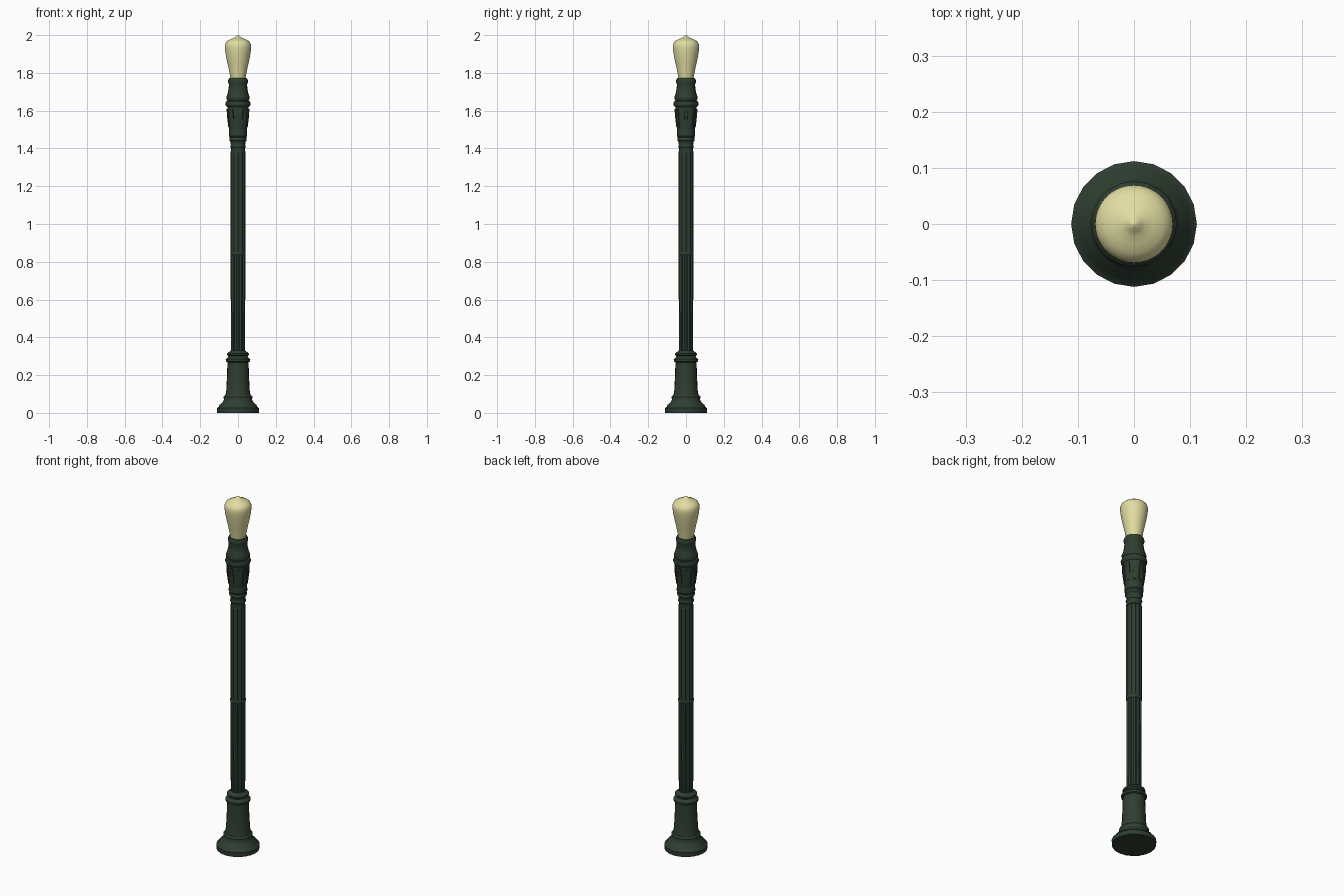
import bpy, bmesh, math

cube = bpy.data.objects.get("Cube")
if cube:
    bpy.data.objects.remove(cube, do_unlink=True)


def material(name, colour):
    mat = bpy.data.materials.new(name)
    mat.use_nodes = True
    mat.diffuse_color = colour
    mat.node_tree.nodes["Principled BSDF"].inputs["Base Color"].default_value = colour
    return mat


GREEN = material("dark green paint", (0.028, 0.048, 0.031, 1))
CREAM = material("cream glass", (0.75, 0.72, 0.36, 1))


def finish(name, bm, mat, angle=35):
    bmesh.ops.recalc_face_normals(bm, faces=bm.faces)
    mesh = bpy.data.meshes.new(name)
    bm.to_mesh(mesh)
    bm.free()
    mesh.materials.append(mat)
    obj = bpy.data.objects.new(name, mesh)
    bpy.context.collection.objects.link(obj)
    bpy.ops.object.select_all(action='DESELECT')
    obj.select_set(True)
    bpy.context.view_layer.objects.active = obj
    bpy.ops.object.shade_smooth_by_angle(angle=math.radians(angle))
    return obj


def turned(name, profile, mat, sides=20, flute=0.0, angle=35):
    """Closed turned solid from (radius, height) pairs; flute sinks every second corner."""
    bm = bmesh.new()
    rings = []
    for r, z in profile:
        ring = []
        for i in range(sides):
            a = math.tau * i / sides
            rr = r - flute * (i % 2)
            ring.append(bm.verts.new((rr * math.cos(a), rr * math.sin(a), z)))
        rings.append(ring)
    for low, high in zip(rings, rings[1:]):
        for i in range(sides):
            j = (i + 1) % sides
            bm.faces.new((low[i], low[j], high[j], high[i]))
    bm.faces.new(rings[0])
    bm.faces.new(rings[-1])
    return finish(name, bm, mat, angle)


# Stepped foot and tapered pedestal
turned("foot", [(.111, 0), (.112, .025), (.102, .032), (.098, .042), (.082, .056),
                (.075, .07), (.076, .085), (.068, .094)], GREEN)
turned("pedestal", [(.067, .09), (.062, .12), (.058, .2), (.056, .27)], GREEN)
turned("pedestal_ring", [(.056, .268), (.064, .273), (.065, .284), (.055, .292),
                         (.051, .3), (.057, .306), (.057, .315), (.047, .323),
                         (.038, .33)], GREEN)

# Fluted post in two lengths with a joint band
turned("lower_post", [(.037, .32), (.038, .45), (.039, .84)], GREEN, 24, .005, 20)
turned("post_joint", [(.038, .835), (.041, .84), (.041, .85), (.038, .855)], GREEN)
turned("upper_post", [(.04, .845), (.04, 1.385)], GREEN, 24, .004, 20)

# Neck mouldings and flared capital
turned("neck", [(.04, 1.375), (.037, 1.385), (.037, 1.4), (.042, 1.408), (.038, 1.416),
                (.04, 1.435), (.046, 1.442), (.046, 1.452), (.043, 1.458),
                (.048, 1.465), (.047, 1.5)], GREEN)
turned("capital", [(.046, 1.495), (.05, 1.515), (.055, 1.57), (.057, 1.625)], GREEN)

# Narrow raised leaves around the capital
bm = bmesh.new()
leaves = 10
for k in range(leaves):
    a = math.tau * (k + .5) / leaves
    section = []
    for r, z, half in ((.051, 1.51, .007), (.058, 1.57, .011), (.061, 1.61, .007)):
        row = []
        for depth, side in ((-.009, -half), (0, -half), (0, half), (-.009, half)):
            d = r + depth
            row.append(bm.verts.new((d * math.cos(a) - side * math.sin(a),
                                     d * math.sin(a) + side * math.cos(a), z)))
        section.append(row)
    for low, high in zip(section, section[1:]):
        for i in range(4):
            j = (i + 1) % 4
            bm.faces.new((low[i], low[j], high[j], high[i]))
    bm.faces.new(section[0])
    bm.faces.new(section[-1])
finish("capital_leaves", bm, GREEN)

# Ring and bell holding the globe
turned("capital_ring", [(.056, 1.618), (.065, 1.627), (.067, 1.637), (.063, 1.648),
                        (.056, 1.652)], GREEN)
turned("globe_holder", [(.054, 1.65), (.062, 1.662), (.062, 1.673), (.055, 1.69),
                        (.05, 1.715), (.048, 1.74), (.052, 1.75), (.052, 1.762),
                        (.047, 1.772)], GREEN)

# Teardrop globe with a pointed tip
turned("globe", [(.039, 1.765), (.043, 1.79), (.051, 1.83), (.06, 1.87), (.067, 1.91),
                 (.07, 1.935), (.069, 1.95), (.063, 1.963), (.052, 1.972), (.036, 1.98),
                 (.022, 1.985), (.014, 1.991), (.007, 1.997), (.001, 2)],
       CREAM, 40, 0, 80)
